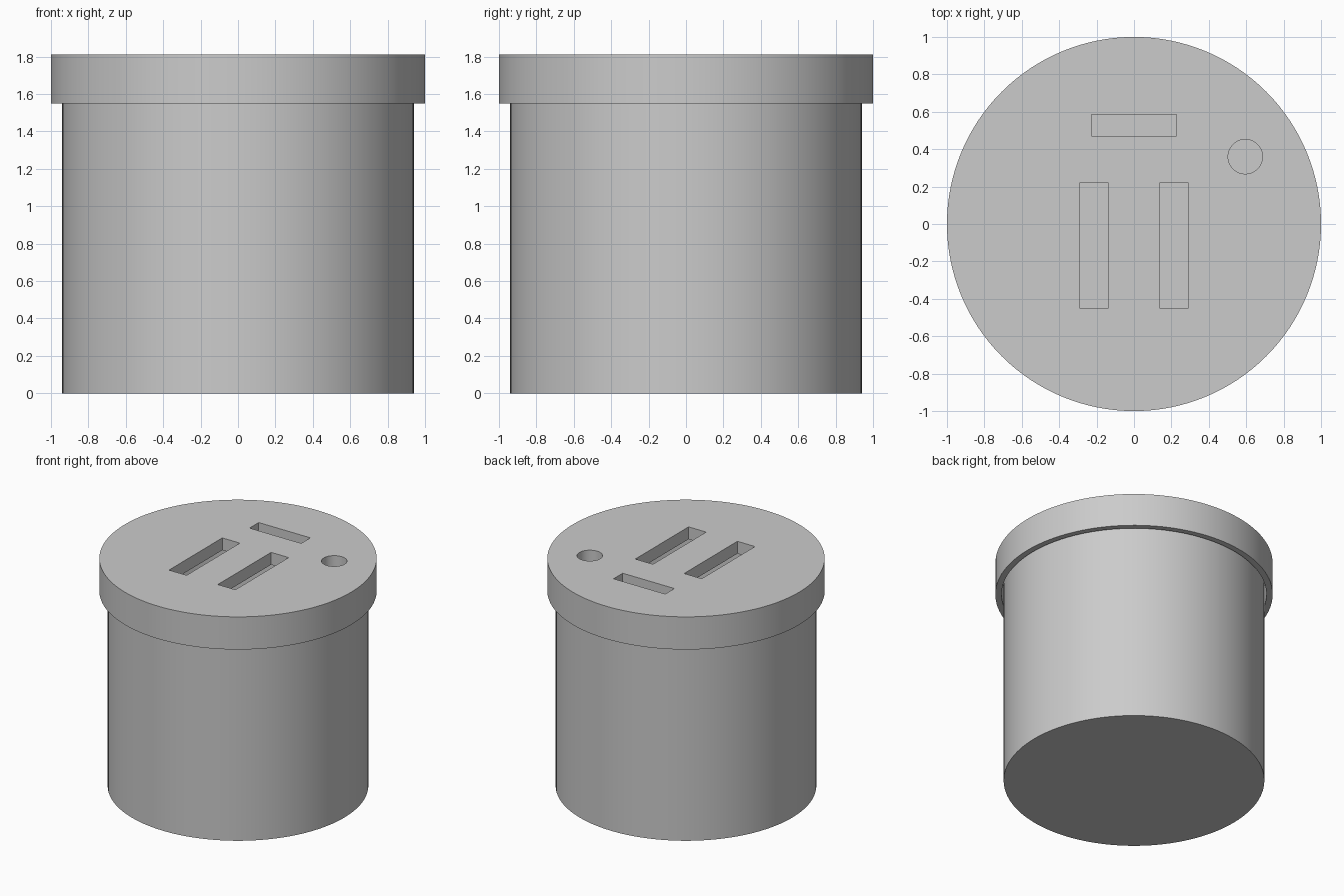
import bpy, bmesh, math

if "Cube" in bpy.data.objects:
    bpy.data.objects.remove(bpy.data.objects["Cube"])

SEG = 128
grey = bpy.data.materials.new("plain grey")
grey.diffuse_color = (0.6, 0.6, 0.6, 1)
grey.use_nodes = True
grey.node_tree.nodes["Principled BSDF"].inputs["Base Color"].default_value = grey.diffuse_color


def finish(bm, name):
    bmesh.ops.recalc_face_normals(bm, faces=bm.faces)
    mesh = bpy.data.meshes.new(name)
    bm.to_mesh(mesh)
    bm.free()
    obj = bpy.data.objects.new(name, mesh)
    mesh.materials.append(grey)
    bpy.context.collection.objects.link(obj)
    return obj


def lathe(name, profile):
    """Spin a closed (radius, height) profile that starts and ends on the axis."""
    bm = bmesh.new()
    rings = []
    for r, z in profile:
        if r == 0:
            rings.append([bm.verts.new((0, 0, z))])
        else:
            rings.append([bm.verts.new((r * math.cos(2 * math.pi * i / SEG),
                                        r * math.sin(2 * math.pi * i / SEG), z))
                          for i in range(SEG)])
    for a, b in zip(rings, rings[1:]):
        # End discs are single flat faces
        if len(a) == 1:
            bm.faces.new(b)
        elif len(b) == 1:
            bm.faces.new(a)
        else:
            for i in range(SEG):
                j = (i + 1) % SEG
                bm.faces.new((a[i], a[j], b[j], b[i]))
    for v in [r[0] for r in rings if len(r) == 1]:
        bm.verts.remove(v)
    return finish(bm, name)


# Hollow cup
cup = lathe("cup", [(0, 0), (0.94, 0), (0.94, 1.71), (0.88, 1.71),
                    (0.88, 0.06), (0, 0.06)])

# Lid with a skirt overhanging the cup
lid = lathe("lid", [(0, 1.81), (1, 1.81), (1, 1.55), (0.955, 1.55),
                    (0.955, 1.712), (0, 1.712)])

# Openings in the lid: two long slots, one cross slot, one round hole
bm = bmesh.new()
for x, y, w, d in ((-0.215, -0.115, 0.155, 0.67),
                   (0.215, -0.115, 0.155, 0.67),
                   (0, 0.528, 0.455, 0.115)):
    cube = bmesh.ops.create_cube(bm, size=1)["verts"]
    bmesh.ops.scale(bm, vec=(w, d, 0.4), verts=cube)
    bmesh.ops.translate(bm, vec=(x, y, 1.76), verts=cube)
hole = bmesh.ops.create_cone(bm, cap_ends=True, segments=48, radius1=0.092,
                             radius2=0.092, depth=0.4)["verts"]
bmesh.ops.translate(bm, vec=(0.595, 0.36, 1.76), verts=hole)
cutter = finish(bm, "opening_cutter")

mod = lid.modifiers.new("openings", 'BOOLEAN')
mod.operation = 'DIFFERENCE'
mod.solver = 'EXACT'
mod.object = cutter
bpy.context.view_layer.objects.active = lid
bpy.ops.object.modifier_apply(modifier=mod.name)
bpy.data.objects.remove(cutter, do_unlink=True)

# Smooth walls, sharp rims
for obj in (cup, lid):
    bpy.ops.object.select_all(action='DESELECT')
    obj.select_set(True)
    bpy.context.view_layer.objects.active = obj
    bpy.ops.object.shade_smooth_by_angle(angle=math.radians(30))
